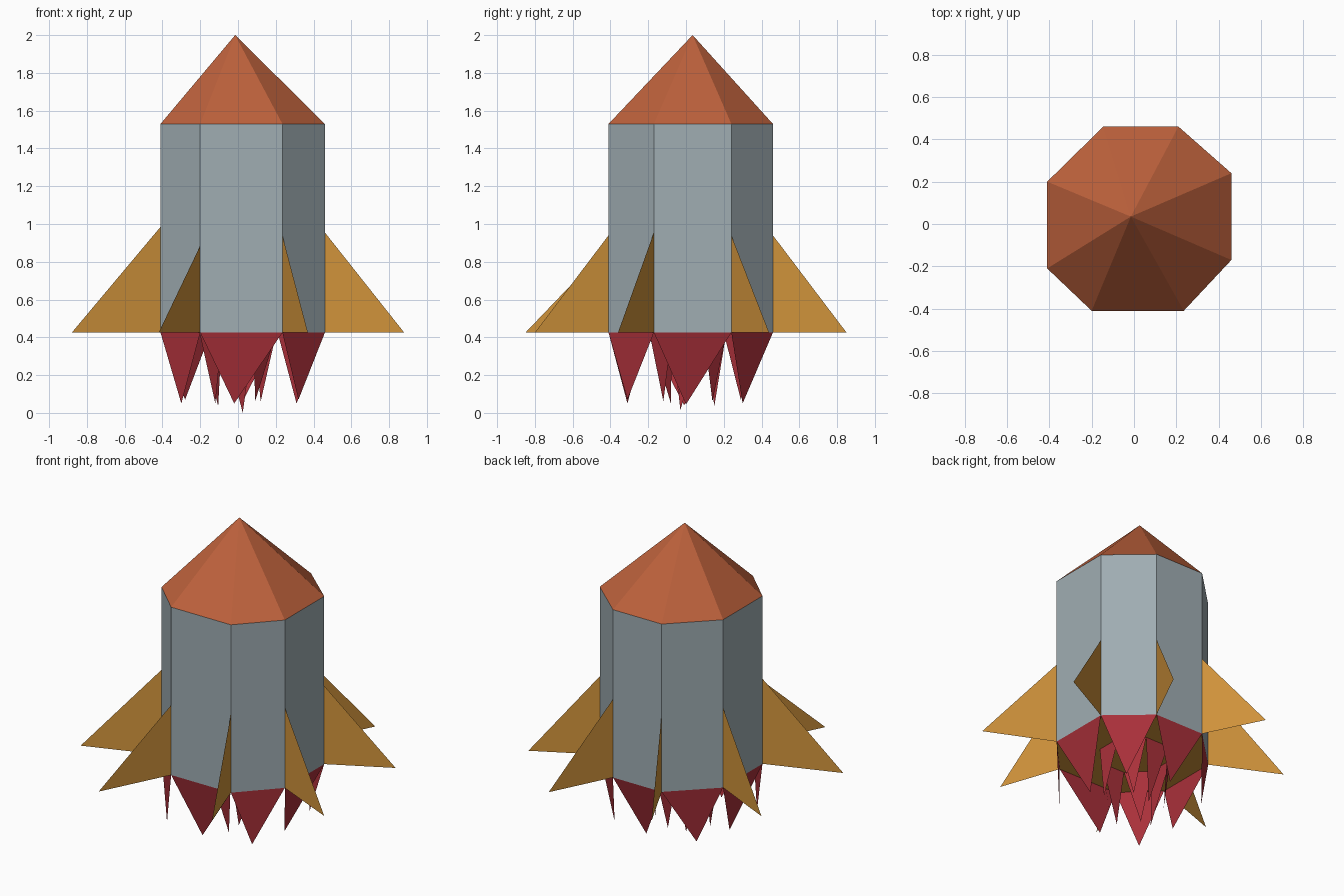
import bpy
import math
from mathutils import Vector

cube = bpy.data.objects.get("Cube")
if cube:
    bpy.data.objects.remove(cube, do_unlink=True)


def material(name, rgb):
    mat = bpy.data.materials.new(name)
    mat.use_nodes = True
    colour = (*rgb, 1)
    mat.diffuse_color = colour
    bsdf = mat.node_tree.nodes["Principled BSDF"]
    bsdf.inputs["Base Color"].default_value = colour
    bsdf.inputs["Roughness"].default_value = 0.9
    return mat


grey = material("blue grey", (0.35, 0.42, 0.45))
orange = material("burnt orange", (0.51, 0.12, 0.045))
gold = material("gold", (0.65, 0.30, 0.045))
red = material("crimson", (0.40, 0.03, 0.042))


def build(name, verts, faces, mat):
    mesh = bpy.data.meshes.new(name)
    mesh.from_pydata(verts, [], faces)
    mesh.materials.append(mat)
    obj = bpy.data.objects.new(name, mesh)
    bpy.context.collection.objects.link(obj)
    return obj


def at_height(outline, z):
    return [Vector((x, y, z)) for x, y in outline]


BASE, SHOULDER = 0.425, 1.53

# Slightly irregular octagon, counter-clockwise from the front left corner
outline = [(-0.20, -0.41), (0.235, -0.41), (0.46, -0.17), (0.46, 0.24),
           (0.21, 0.46), (-0.145, 0.46), (-0.41, 0.20), (-0.41, -0.21)]
n = len(outline)
edges = [(i, (i + 1) % n) for i in range(n)]
bottom = at_height(outline, BASE)
top = at_height(outline, SHOULDER)

# Hull walls
build("hull", bottom + top, [(a, b, b + n, a + n) for a, b in edges], grey)

# Pointed nose
build("nose", top + [Vector((-0.015, 0.035, 2.0))],
      [(a, b, n) for a, b in edges], orange)

# Underside plate
build("base_plate", bottom, [tuple(reversed(range(n)))], gold)

# One thin fin per corner: tip x, tip y, height of the upper root
fins = [(-0.42, -0.85, 0.885), (0.37, -0.80, 0.94), (0.88, -0.36, 0.955),
        (0.84, 0.44, 0.94), (0.405, 0.85, 0.94), (-0.33, 0.83, 0.94),
        (-0.83, 0.40, 0.95), (-0.88, -0.38, 0.985)]
for i, (x, y, z) in enumerate(fins):
    root = bottom[i]
    build(f"fin_{i + 1}",
          [root, Vector((x, y, BASE)), Vector((root.x, root.y, z))],
          [(0, 1, 2)], gold)


# Rings of flame tongues hanging below the base
def flames(name, ring, tips):
    verts, faces = [], []
    for (a, b), tip in zip(edges, tips):
        k = len(verts)
        verts += [ring[b], ring[a], Vector(tip)]
        faces.append((k, k + 1, k + 2))
    build(name, verts, faces, red)


outer_tips = [(-0.02, -0.34, 0.05), (0.32, -0.31, 0.07), (0.34, 0.0, 0.045),
              (0.31, 0.30, 0.05), (0.03, 0.37, 0.07), (-0.28, 0.29, 0.07),
              (-0.31, -0.01, 0.04), (-0.30, -0.31, 0.05)]
flames("outer_flames", bottom, outer_tips)

inner_ring = [Vector((0.22 * math.cos(t), 0.22 * math.sin(t) + 0.01, BASE))
              for t in (math.radians(45 * i - 112.5) for i in range(n))]
inner_tips = [(0.025, -0.13, 0.01), (0.09, -0.12, 0.06), (0.20, -0.04, 0.09),
              (0.12, 0.14, 0.06), (0.02, 0.16, 0.03), (-0.105, 0.15, 0.035),
              (-0.155, -0.03, 0.015), (-0.12, -0.08, 0.05)]
flames("inner_flames", inner_ring, inner_tips)

# Drop the lowest flame tip exactly onto the ground
flame = bpy.data.objects["inner_flames"].data
lowest = min(flame.vertices, key=lambda v: v.co.z)
lowest.co.z = 0
